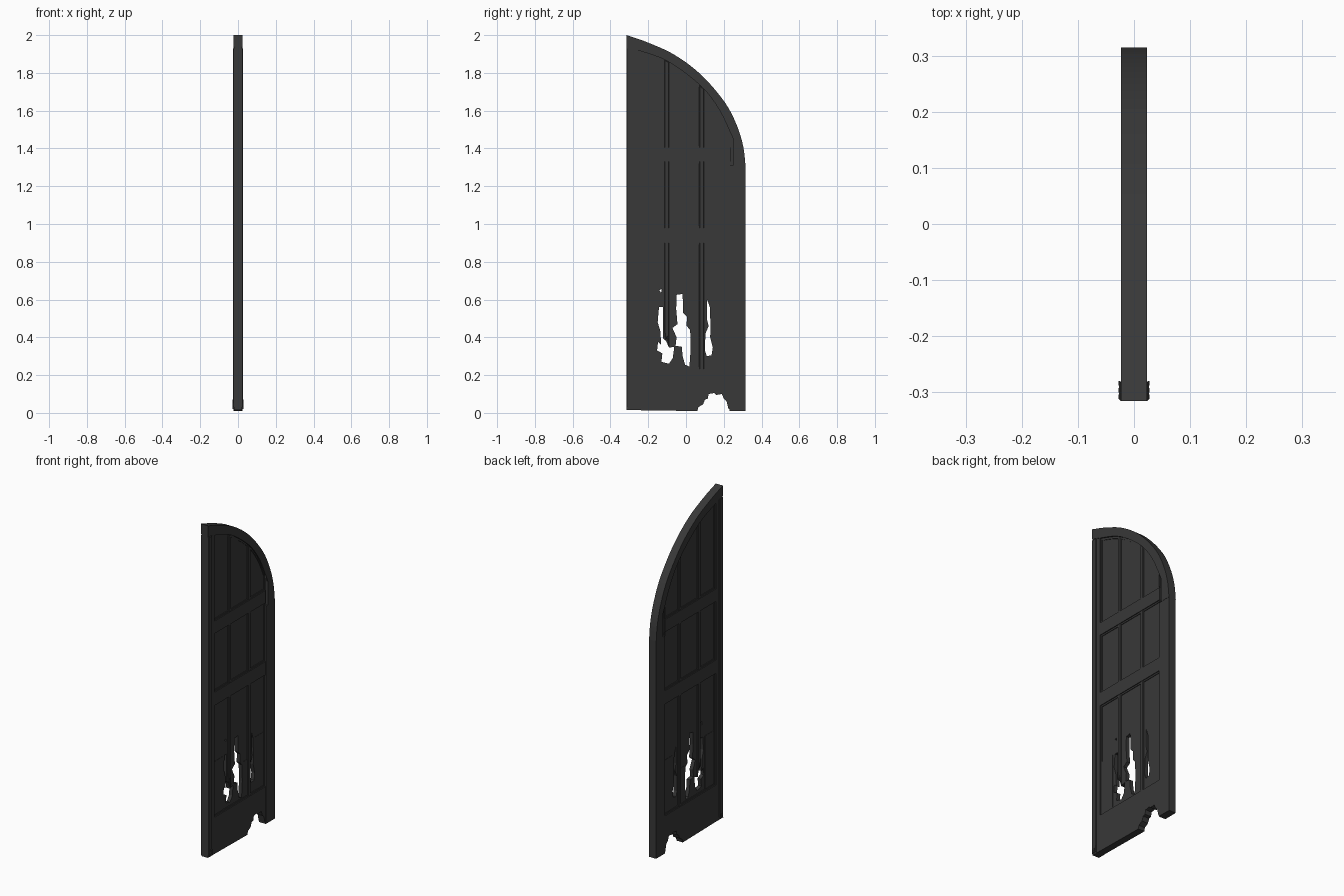
import bpy
from mathutils import Matrix

default = bpy.data.objects.get("Cube")
if default:
    bpy.data.objects.remove(default)

# Single charred-wood colour
wood = bpy.data.materials.new("dark charcoal wood")
wood.use_nodes = True
COLOUR = (0.04, 0.04, 0.04, 1)
wood.diffuse_color = COLOUR
shader = wood.node_tree.nodes["Principled BSDF"]
shader.inputs["Base Color"].default_value = COLOUR
shader.inputs["Roughness"].default_value = 0.9

# Local plane (u, v) stands up as world (y, z); thickness runs along x
UPRIGHT = Matrix(((0, 0, 1, 0), (1, 0, 0, 0), (0, 1, 0, 0), (0, 0, 0, 1)))


def plate(name, half, outline, holes=(), chamfer=0):
    """Solid board from a (y, z) outline with optional through-holes."""
    curve = bpy.data.curves.new(name, "CURVE")
    curve.dimensions = "2D"
    curve.fill_mode = "BOTH"
    curve.extrude = half - chamfer
    curve.bevel_depth = chamfer
    curve.bevel_resolution = 0
    curve.offset = -chamfer
    for loop in (outline, *holes):
        spline = curve.splines.new("POLY")
        spline.points.add(len(loop) - 1)
        for point, (y, z) in zip(spline.points, loop):
            point.co = (y, z, 0, 1)
        spline.use_cyclic_u = True
        spline.use_smooth = False
    source = bpy.data.objects.new(name + "_curve", curve)
    bpy.context.collection.objects.link(source)
    bpy.context.view_layer.update()
    evaluated = source.evaluated_get(bpy.context.evaluated_depsgraph_get())
    mesh = bpy.data.meshes.new_from_object(evaluated)
    bpy.data.objects.remove(source)
    mesh.transform(UPRIGHT)
    mesh.materials.clear()
    mesh.materials.append(wood)
    board = bpy.data.objects.new(name, mesh)
    bpy.context.collection.objects.link(board)
    return board


def rect(y0, y1, z0, z1):
    return [(y0, z0), (y1, z0), (y1, z1), (y0, z1)]


def smooth_path(points, steps=5):
    """Catmull-Rom path through the points."""
    result = []
    for i in range(len(points) - 1):
        a, b = points[max(i - 1, 0)], points[i]
        c, d = points[i + 1], points[min(i + 2, len(points) - 1)]
        for s in range(steps):
            t = s / steps
            result.append(tuple(
                0.5 * (2 * q + (r - p) * t + (2 * p - 5 * q + 4 * r - w) * t * t
                       + (3 * q - p - 3 * r + w) * t ** 3)
                for p, q, r, w in zip(a, b, c, d)))
    return result + [points[-1]]


# Curved top
outer = smooth_path([(-.315, 2), (-.2, 1.96), (-.06, 1.895), (.08, 1.79),
                     (.205, 1.645), (.27, 1.52), (.303, 1.41), (.315, 1.31)])
inner = smooth_path([(-.315, 1.94), (-.254, 1.92), (-.095, 1.86), (.074, 1.735),
                     (.17, 1.615), (.232, 1.49)])
plate("arched_top", .0235, outer + [(.25, 1.31), (.25, 1.45)] + inner[::-1])


def arch_height(y):
    """Height of the arch's underside at y."""
    for (y0, z0), (y1, z1) in zip(inner, inner[1:]):
        if y0 <= y <= y1:
            return z0 + (z1 - z0) * (y - y0) / (y1 - y0)
    return inner[-1][1]


# Stiles and the raised strip on the meeting edge
plate("outer_stile", .0225, rect(.23, .315, .01, 1.31) + [(.23, 1.5)])
plate("meeting_stile", .0215, rect(-.315, -.254, .015, 1.95))
plate("meeting_strip", .0265, rect(-.315, -.282, .03, 1.93), chamfer=.002)

# Bottom rail with the splintered gap
gap = [(.04, .01), (.06, .01), (.065, .03), (.09, .045), (.10, .07), (.115, .075),
       (.12, .1), (.15, .105), (.16, .095), (.19, .1), (.2, .075), (.215, .06),
       (.225, .02)]
plate("bottom_rail", .0205,
      [(-.31, .015), *gap, (.24, .02), (.24, .233), (-.31, .233)])

# Cross rails, each with a thinner moulding lip
for name, low, high in (("lower", .9, .98), ("upper", 1.33, 1.405)):
    plate(name + "_rail", .02, rect(-.26, .235, low, high))
    plate(name + "_rail_lip", .015, rect(-.258, .234, low - .009, high + .009))
plate("bottom_rail_lip", .015, rect(-.258, .234, .225, .242))

# Upright bars; the first has burnt through at its foot
first_foot = [(-.115, .44), (-.108, .385), (-.1, .4), (-.09, .34)]
plate("first_bar", .0175, first_foot + [(-.09, arch_height(-.09)),
                                        (-.115, arch_height(-.115))], chamfer=.003)
plate("second_bar", .0175, [(.07, .23), (.095, .23), (.095, arch_height(.095)),
                            (.07, arch_height(.07))], chamfer=.003)

# Thin moulding lip following the arch and the stiles
opening = [(-.254, .23), (.232, .23)] + [p for p in inner[::-1] if p[0] > -.255]
lip = [(max(-.246, min(.224, y)), z + .009 if z < .3 else z - .012)
       for y, z in opening]
plate("opening_lip", .015, opening, [lip])

# Panel with burnt holes
holes = [
    [(-.143, .56), (-.122, .56), (-.122, .395), (-.105, .38), (-.09, .345),
     (-.062, .35), (-.07, .29), (-.09, .26), (-.13, .27), (-.125, .315),
     (-.153, .33), (-.148, .375), (-.132, .36), (-.135, .43), (-.15, .48)],
    [(-.05, .625), (-.018, .63), (-.015, .53), (.005, .51), (.003, .46),
     (.022, .44), (.025, .34), (.018, .245), (-.005, .255), (-.018, .3),
     (-.022, .35), (-.055, .355), (-.05, .4), (-.072, .45), (-.045, .47),
     (-.052, .55)],
    [(.112, .6), (.126, .56), (.13, .46), (.128, .4), (.142, .345),
     (.135, .305), (.11, .3), (.1, .33), (.103, .42), (.12, .46), (.11, .5)],
    [(-.142, .65), (-.128, .655), (-.132, .635)],
]
panel = [(-.27, .2), (.25, .2), (.25, 1.47)]
panel += [(y, z + .015) for y, z in inner[::-1] if y > -.28]
plate("panel", .011, panel, holes)

# Split boards overlaid low on the panel
for name, shape in (("right_split_board", rect(.145, .232, .24, .56)),
                    ("middle_split_board", rect(.03, .071, .24, .455)),
                    ("left_split_board", rect(-.25, -.16, .24, .56))):
    plate(name, .0125, shape)

# Charred splinters along the foot of the meeting edge
for x in (-.026, .026):
    for i in range(3):
        y = -.312 + i * .012
        chip = plate("foot_splinter", .002,
                     [(y, .02), (y + .008, .02), (y + .004, .05 + .01 * i)])
        chip.location.x = x
